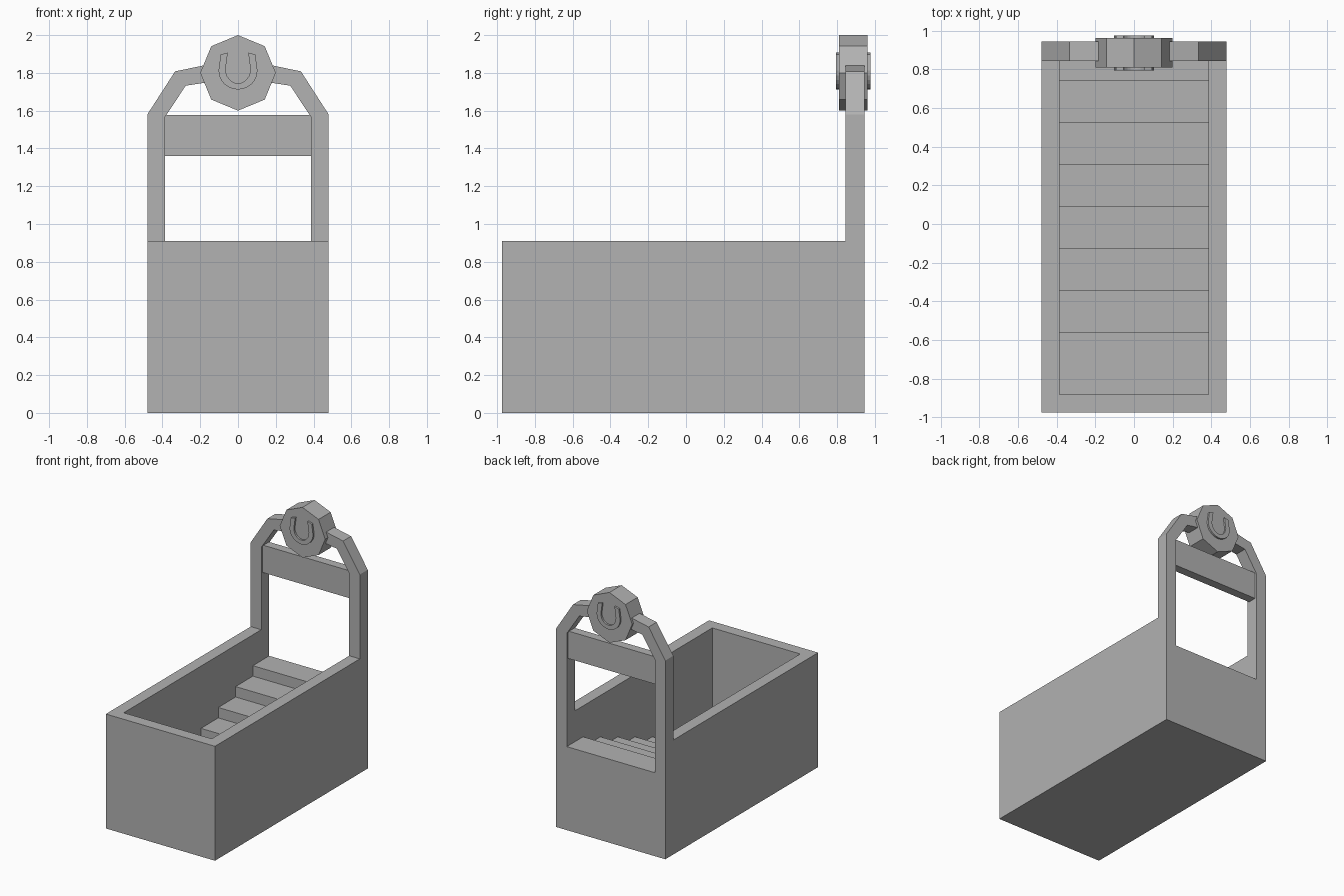
import bpy, bmesh, math
from mathutils import Vector

if "Cube" in bpy.data.objects:
    bpy.data.objects.remove(bpy.data.objects["Cube"])

grey = bpy.data.materials.new("plain grey")
grey.diffuse_color = (0.445, 0.445, 0.445, 1)
grey.use_nodes = True
grey.node_tree.nodes["Principled BSDF"].inputs["Base Color"].default_value = grey.diffuse_color


def prism(name, outline, lo, hi, axis):
    """Extrude a flat outline along x (points are y, z) or y (points are x, z)."""
    def place(p, d):
        return (d, p[0], p[1]) if axis == "x" else (p[0], d, p[1])
    bm = bmesh.new()
    face = bm.faces.new([bm.verts.new(place(p, lo)) for p in outline])
    ext = bmesh.ops.extrude_face_region(bm, geom=[face])
    shift = Vector((hi - lo, 0, 0)) if axis == "x" else Vector((0, hi - lo, 0))
    bmesh.ops.translate(bm, vec=shift,
                        verts=[v for v in ext["geom"] if isinstance(v, bmesh.types.BMVert)])
    bmesh.ops.recalc_face_normals(bm, faces=bm.faces)
    mesh = bpy.data.meshes.new(name)
    bm.to_mesh(mesh)
    bm.free()
    mesh.materials.append(grey)
    obj = bpy.data.objects.new(name, mesh)
    bpy.context.collection.objects.link(obj)
    return obj


def rect(a0, a1, z0, z1):
    return [(a0, z0), (a1, z0), (a1, z1), (a0, z1)]


INNER, OUTER = 0.387, 0.48
BACK, POST_FRONT, RIM = 0.945, 0.845, 0.91

# Tub: solid block with a stepped hollow that opens through the back
tub = prism("tub", rect(-0.975, BACK, 0, RIM), -OUTER, OUTER, "x")
rise, tread = 0.083, 0.2175
hollow = [(-0.883, rise)]
for i in range(7):
    y = -0.565 + i * tread
    hollow += [(y, rise * (i + 1)), (y, rise * (i + 2))]
hollow += [(1.2, rise * 8), (1.2, 1.2), (-0.883, 1.2)]
cutter = prism("stair_cutter", hollow, -INNER, INNER, "x")
cutter.hide_render = True
cut = tub.modifiers.new("stairs", "BOOLEAN")
cut.operation, cut.solver, cut.object = "DIFFERENCE", "EXACT", cutter
bpy.context.view_layer.objects.active = tub
bpy.ops.object.modifier_apply(modifier=cut.name)
bpy.data.objects.remove(cutter)

# Posts bending inward to the medallion
post = [(INNER, RIM), (OUTER, RIM), (OUTER, 1.58), (0.333, 1.808), (0.15, 1.846),
        (0.15, 1.752), (0.277, 1.732), (INNER, 1.565)]
for side, name in ((-1, "left_post"), (1, "right_post")):
    prism(name, [(side * x, z) for x, z in post], POST_FRONT, BACK, "y")

# Crossbeam between the posts
prism("crossbeam", rect(-INNER, INNER, 1.36, 1.578), 0.86, 0.93, "y")

# Octagonal medallion
octagon = [(0.2 * math.sin(i * math.pi / 4), 1.8 + 0.2 * math.cos(i * math.pi / 4))
           for i in range(8)]
prism("medallion", octagon, 0.81, 0.962, "y")


# Raised horseshoe on both faces
def arc(rx, rz, cz, n=12):
    return [(-rx * math.cos(math.pi * i / n), cz - rz * math.sin(math.pi * i / n))
            for i in range(n + 1)]


shoe = ([(-0.092, 1.897)] + arc(0.103, 0.1, 1.812) + [(0.092, 1.897), (0.054, 1.907)]
        + arc(0.066, 0.075, 1.82)[::-1] + [(-0.054, 1.907)])
prism("front_horseshoe", shoe, 0.795, 0.815, "y")
prism("back_horseshoe", shoe, 0.957, 0.976, "y")
